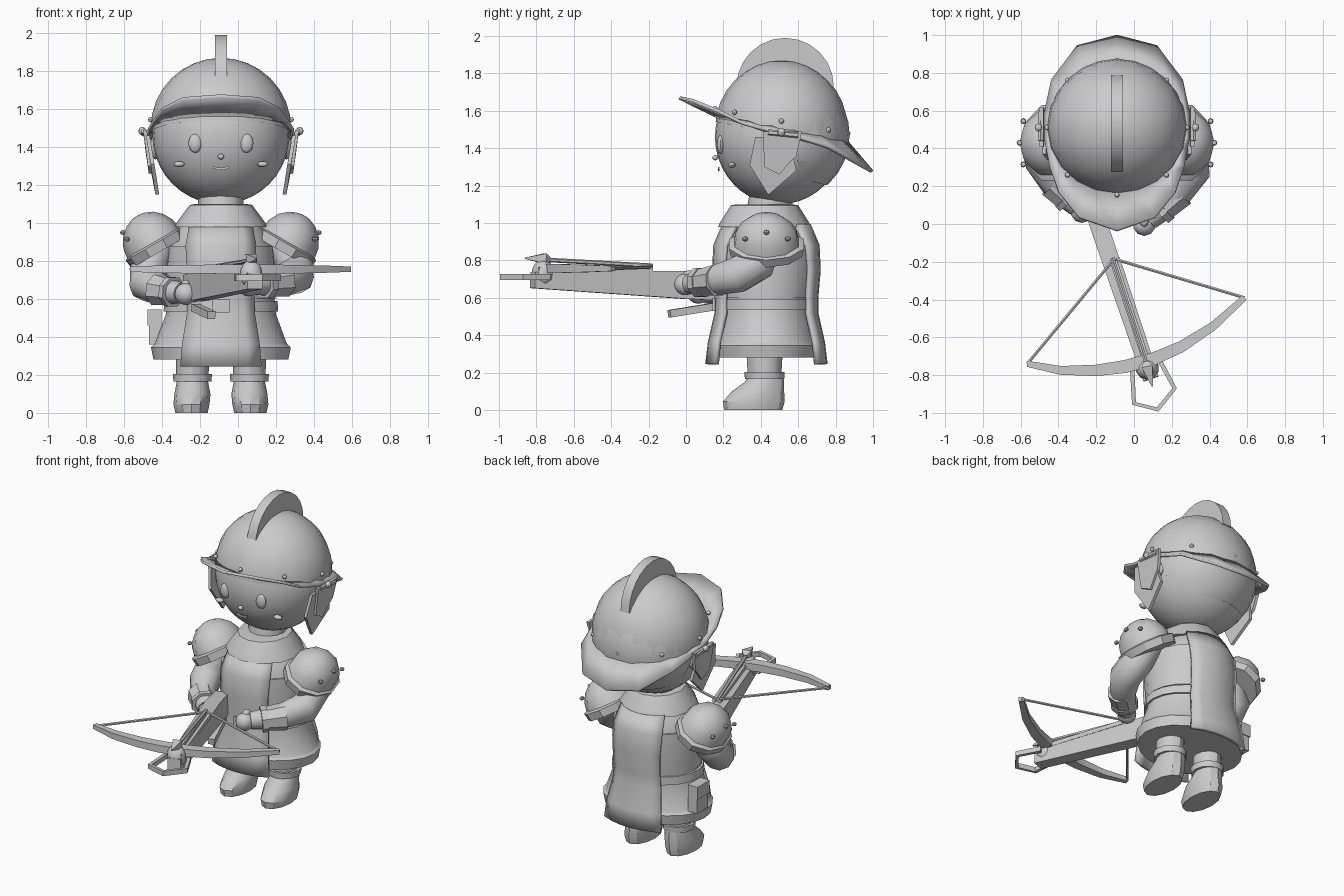
import bpy, bmesh
from math import sin, cos, pi, radians, sqrt, atan2
from mathutils import Vector, Matrix

if "Cube" in bpy.data.objects:
    bpy.data.objects.remove(bpy.data.objects["Cube"])

CX, CY = -0.09, 0.43   # body axis


def make(name, verts, faces, angle=32, solid=0.0, offset=0):
    me = bpy.data.meshes.new(name)
    me.from_pydata([tuple(v) for v in verts], [], faces)
    bm = bmesh.new()
    bm.from_mesh(me)
    bmesh.ops.recalc_face_normals(bm, faces=bm.faces)
    bm.to_mesh(me)
    bm.free()
    me.shade_smooth()
    me.set_sharp_from_angle(angle=radians(angle))
    ob = bpy.data.objects.new(name, me)
    bpy.context.collection.objects.link(ob)
    if solid:
        m = ob.modifiers.new("thickness", 'SOLIDIFY')
        m.thickness, m.offset = solid, offset
    return ob


def skin(name, rings, caps=True, **kw):
    n = len(rings[0])
    faces = [(i*n+j, i*n+(j+1) % n, (i+1)*n+(j+1) % n, (i+1)*n+j)
             for i in range(len(rings)-1) for j in range(n)]
    if caps:
        faces += [tuple(range(n)), tuple(range((len(rings)-1)*n, len(rings)*n))]
    return make(name, [v for r in rings for v in r], faces, **kw)


def loft(name, secs, n=16, M=Matrix(), **kw):
    """Stack of elliptical sections (x, y, z, rx, ry)."""
    return skin(name, [[M @ Vector((x+a*cos(2*pi*j/n), y+b*sin(2*pi*j/n), z)) for j in range(n)]
                       for x, y, z, a, b in secs], **kw)


def sweep(name, pts, w, h, n=4, ref=(0, 0, 1), closed=False, **kw):
    """Section of half width w and half height h (number or list) along a path."""
    P = [Vector(p) for p in pts]
    k, rings = len(P), []
    q = sqrt(2) if n == 4 else 1
    for i, p in enumerate(P):
        t = (P[min(i+1, k-1)] - P[max(i-1, 0)]).normalized()
        s = t.cross(Vector(ref)).normalized()
        u = s.cross(t)
        a = w[i] if isinstance(w, (list, tuple)) else w
        b = h[i] if isinstance(h, (list, tuple)) else h
        rings.append([p + s*(q*a*cos(2*pi*(j+.5)/n)) + u*(q*b*sin(2*pi*(j+.5)/n)) for j in range(n)])
    return skin(name, rings, **kw)


def ball(name, c, r, seg=16, rings=10, cut=None, angle=40):
    bm = bmesh.new()
    bmesh.ops.create_uvsphere(bm, u_segments=seg, v_segments=rings, radius=1)
    for v in bm.verts:
        v.co = Vector(c) + Vector([v.co[i]*r[i] for i in range(3)])
    for co, no in cut or []:
        bmesh.ops.bisect_plane(bm, geom=bm.verts[:]+bm.edges[:]+bm.faces[:],
                               plane_co=co, plane_no=no, clear_inner=True)
    bm.verts.index_update()
    vs, fs = [v.co.copy() for v in bm.verts], [[v.index for v in f.verts] for f in bm.faces]
    bm.free()
    return make(name, vs, fs, angle=angle)


def plate(name, poly, thick):
    """Flat polygon extruded along x by half thickness."""
    return skin(name, [[Vector(p)+Vector((d, 0, 0)) for p in poly] for d in (-thick, thick)])


# --- legs and boots
for side, s in (("right", -1), ("left", 1)):
    x = CX + s*0.15
    loft(side+"_boot", [(x+s*.005, .36, 0, .085, .155), (x+s*.005, .362, .045, .095, .165),
                        (x, .385, .10, .095, .14), (x, .42, .15, .085, .105), (x, .425, .18, .08, .095)], 12)
    loft(side+"_boot_cuff", [(x, .42, .165, .1, .105), (x, .42, .205, .103, .108)], 12)
    loft(side+"_leg", [(x, .42, .19, .085, .09), (x, .42, .36, .09, .1)], 12)

# --- tunic, torso and belt
body = [(.28, .345, .27), (.35, .36, .28), (.37, .345, .272), (.52, .29, .245), (.62, .28, .245),
        (.75, .285, .262), (.86, .28, .262), (.95, .24, .235), (1.02, .18, .19)]


def girth(z):
    for (z0, a0, b0), (z1, a1, b1) in zip(body, body[1:]):
        if z <= z1:
            f = max(0, (z-z0)/(z1-z0))
            return a0+f*(a1-a0), b0+f*(b1-b0)


loft("tunic", [(CX, CY, z, a, b) for z, a, b in body], 20)
loft("tunic_hem", [(CX, CY, .28, .355, .275), (CX, CY, .345, .368, .284),
                   (CX, CY, .362, .35, .275)], 20)
loft("belt", [(CX, CY, .535, .302, .258), (CX, CY, .59, .298, .258)], 20)
loft("side_armour", [(CX, CY, .6, .288, .252), (CX, CY, .75, .293, .268), (CX, CY, .88, .283, .265)], 20)
loft("collar", [(CX, .42, .98, .245, .248), (CX, .42, 1.0, .235, .24), (CX, .42, 1.095, .165, .18),
                (CX, .42, 1.1, .14, .15)], 12)
loft("neck", [(CX, .44, 1.05, .12, .12), (CX, .46, 1.16, .12, .12)], 12)

# --- tabard panels front and back
for side, s in (("front", -1), ("back", 1)):
    rows = [(.245, .21, .045), (.36, .2, .025), (.52, .175, .02), (.6, .17, .02), (.75, .175, .016),
            (.88, .18, .016), (.99, .16, .016)]
    vs, m = [], 7
    for z, hw, off in rows:
        a, b = girth(z)
        for i in range(m):
            d = hw*(2*i/(m-1)-1)
            vs.append((CX+d, CY+s*((b+off)*sqrt(1-(d/(a+off))**2)), z))
    make(side+"_tabard", vs, [(r*m+i, r*m+i+1, (r+1)*m+i+1, (r+1)*m+i)
                              for r in range(len(rows)-1) for i in range(m-1)], solid=.025)
# buckle and side pouch
sweep("belt_buckle", [(CX, .155, .53), (CX, .155, .60)], .045, .012, ref=(0, 1, 0))
sweep("pouch", [(-.435, .49, .36), (-.435, .49, .53)], .06, .033, ref=(1, 0, 0))
sweep("pouch_flap", [(-.44, .49, .46), (-.44, .49, .545)], .066, .036, ref=(1, 0, 0))

# --- shoulder armour
for side, s in (("right", -1), ("left", 1)):
    M = Matrix.Translation((CX+s*.345, .43, .875)) @ Matrix.Rotation(s*radians(30), 4, 'Y')
    loft(side+"_shoulder_rim", [(0, 0, -.035, .165, .2), (0, 0, .015, .172, .21), (0, 0, .025, .155, .185)], 10, M)
    loft(side+"_shoulder_dome", [(0, 0, .02+.17*sin(t), .16*cos(t), .18*cos(t))
                                 for t in (0, .35, .7, 1.05, 1.35, 1.5)], 10, M, angle=45)
    for a in (-.6, 0, .6):
        p = M @ Vector((s*.11, .13*sin(a*1.8), .15 if a == 0 else .11))
        ball(side+"_shoulder_rivet", p, (.016, .016, .013), 8, 4)

# --- arms, cuffs and hands
arms = {"right": [(-.41, .43, .92), (-.47, .4, .76), (-.475, .32, .68), (-.40, .19, .645), (-.30, .09, .63)],
        "left": [(.23, .43, .92), (.30, .38, .78), (.305, .28, .725), (.21, .14, .69), (.08, .02, .675)]}
for side, p in arms.items():
    r = [.09, .1, .1, .08, .055]
    sweep(side+"_arm", p, r, r, n=10, ref=(1, 0, 0), angle=50)
    a, b = Vector(p[3]), Vector(p[4])
    sweep(side+"_bracer", [a.lerp(b, -.25), a.lerp(b, .45)], [.092, .08], [.088, .075], n=8)
    sweep(side+"_bracer_band", [a.lerp(b, .4), a.lerp(b, .62)], .088, .083, n=8)
    hand = b + (b-a).normalized()*.035
    ball(side+"_hand", hand, (.06, .06, .058), 10, 8)
    ball(side+"_thumb", hand+Vector((0, .02, .05)), (.025, .035, .025), 8, 6)

# --- crossbow
sweep("stock", [(-.245, .18, .655), (-.185, -.01, .67), (.09, -.82, .695)], [.045, .048, .042], [.07, .075, .043])
sweep("rail_left", [(-.12, -.19, .75), (.08, -.80, .75)], .01, .014)
sweep("rail_right", [(-.085, -.18, .75), (.115, -.79, .75)], .01, .014)
sweep("bolt", [(-.115, -.18, .772), (.08, -.78, .805)], .012, .012, n=6)
sweep("bolt_head", [(.062, -.73, .805), (.07, -.755, .81), (.097, -.86, .812)],
      [.012, .03, .003], [.012, .028, .003])
sweep("trigger_lever", [(-.225, .16, .555), (-.14, -.09, .515)], .022, .02)
bow = [(-.565, -.74, .757), (-.39, -.775, .757), (-.2, -.775, .757), (-.05, -.755, .757), (.1, -.715, .757),
       (.25, -.65, .757), (.42, -.54, .757), (.585, -.39, .757)]
sweep("bow_limb", bow, [.016, .023, .03, .034, .034, .03, .023, .016], [.014, .02, .023, .025, .025, .023, .02, .014])
for side, tip in (("right", bow[0]), ("left", bow[-1])):
    sweep("bowstring_"+side, [tip, (-.105, -.185, .765)], .009, .009, n=6)
sweep("stirrup", [(-.01, -.76, .712), (0, -.95, .712), (.125, -.982, .712), (.215, -.87, .712), (.14, -.73, .712)],
      .012, .016)
ball("bow_binding", (.07, -.765, .73), (.062, .06, .075), 10, 8)

# --- head and face
HY = .5
ball("head", (CX, HY, 1.46), (.36, .345, .36), 32, 20)
ball("hair", (CX, HY+.01, 1.47), (.367, .365, .36), 24, 16,
     cut=[((0, .58, 1.4), (0, 1, .25)), ((0, .6, 1.24), (0, .25, 1))])
for s in (-1, 1):
    ball("eye", (CX+s*.135, .185, 1.42), (.036, .02, .05), 12, 8)
    ball("cheek", (CX+s*.22, .245, 1.31), (.03, .02, .015), 10, 6)
    ball("ear", (CX+s*.345, .53, 1.40), (.03, .055, .065), 10, 8)
ball("nose", (CX, .157, 1.35), (.018, .016, .015), 10, 6)
sweep("mouth", [(CX+d, .175, 1.285+d*d*6) for d in (-.04, -.02, 0, .02, .04)], .006, .005, ref=(0, 1, 0))


# --- helmet: dome, brim, crest, rivets
def rim_z(y):
    return 1.585 - .19*(y-.14)


ball("helmet_dome", (CX, .51, 1.5), (.37, .355, .37), 20, 16, cut=[((0, .5, rim_z(.5)-.04), (0, .19, 1))])
half = [(0, -.035, 1.67), (.2, .035, 1.655), (.31, .17, 1.6), (.355, .3, 1.535), (.38, .45, 1.49),
        (.382, .58, 1.46), (.345, .76, 1.405), (.21, .94, 1.305), (0, .995, 1.275)]
outer = [Vector((CX+d, y, z)) for d, y, z in half] + [Vector((CX-d, y, z)) for d, y, z in half[-2:0:-1]]
inner = []
for p in outer:
    a = atan2(p.x-CX, .51-p.y)
    y = .51-.345*cos(a)
    inner.append(Vector((CX+.358*sin(a), y, rim_z(y)-.01)))
skin("helmet_brim", [inner, outer], caps=False, solid=.018)
arc = [(CX, .53+.26*cos(t*pi/12), 1.73+.26*sin(t*pi/12)) for t in range(13)]
plate("helmet_crest", arc, .032)
for i in range(8):
    a = 2*pi*i/8
    y = .51-.355*cos(a)
    ball("helmet_rivet", (CX+.37*sin(a), y, rim_z(y)+.03), (.014, .014, .014), 8, 6)

# --- hinged cheek guards
for s in (-1, 1):
    upper = [(.41, 1.49, .40), (.62, 1.49, .40), (.59, 1.36, .385), (.56, 1.33, .38), (.5, 1.26, .37), (.42, 1.3, .375)]
    lower = [(.37, 1.46, .385), (.55, 1.46, .385), (.59, 1.28, .36), (.44, 1.15, .335), (.34, 1.31, .36)]
    for nm, poly in (("upper", upper), ("lower", lower)):
        plate("cheek_guard_"+nm, [(CX+s*d, y, z) for y, z, d in poly], .01)
    sweep("cheek_hinge", [(CX+s*.405, .44, 1.485), (CX+s*.405, .6, 1.47)], .014, .016, n=6)
    ball("hinge_pin", (CX+s*.415, .51, 1.485), (.02, .022, .022), 8, 6)
